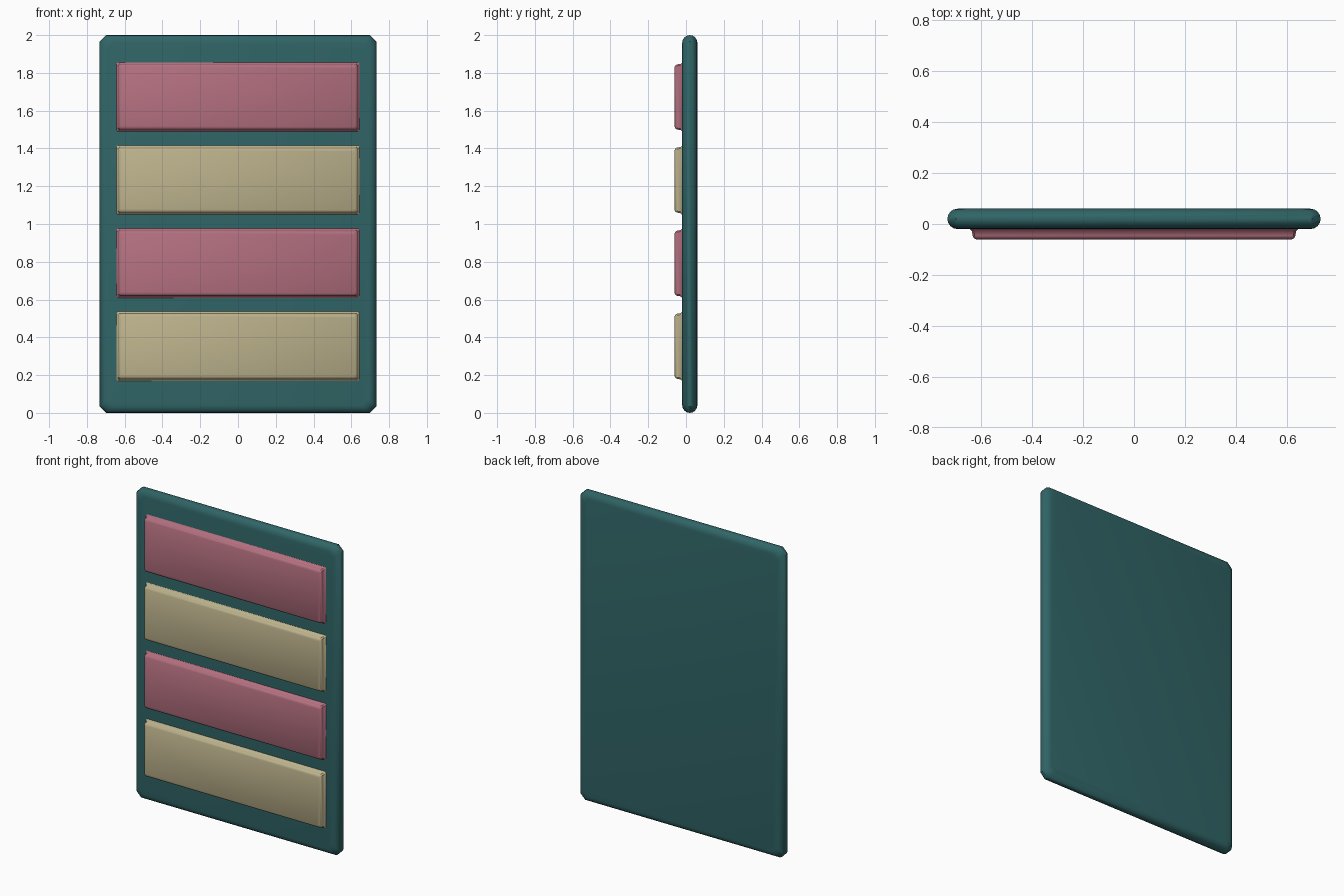
import bpy, bmesh, math

if "Cube" in bpy.data.objects:
    bpy.data.objects.remove(bpy.data.objects["Cube"])


def material(name, rgb):
    m = bpy.data.materials.new(name)
    m.diffuse_color = (*rgb, 1)
    m.use_nodes = True
    m.node_tree.nodes["Principled BSDF"].inputs["Base Color"].default_value = m.diffuse_color
    return m


def outline(bm, hx, z0, z1, y, inset, c):
    """Ring of vertices: rectangle with chamfered corners, shrunk by inset."""
    x, a, b = hx - inset, z0 + inset, z1 - inset
    pts = [(-x + c, a), (x - c, a), (x, a + c), (x, b - c),
           (x - c, b), (-x + c, b), (-x, b - c), (-x, a + c)]
    return [bm.verts.new((px, y, pz)) for px, pz in pts]


def slab(name, hx, z0, z1, profile, c, mat, back):
    """Loft chamfered outlines through (y, inset) steps, back to front."""
    bm = bmesh.new()
    rings = [outline(bm, hx, z0, z1, y, i, c) for y, i in profile]
    for r, s in zip(rings, rings[1:]):
        for k in range(8):
            j = (k + 1) % 8
            bm.faces.new((r[k], r[j], s[j], s[k]))
    bm.faces.new(rings[-1])
    if back:
        bm.faces.new(rings[0][::-1])
    bm.normal_update()
    me = bpy.data.meshes.new(name)
    bm.to_mesh(me)
    bm.free()
    ob = bpy.data.objects.new(name, me)
    bpy.context.collection.objects.link(ob)
    me.materials.append(mat)
    bpy.ops.object.select_all(action='DESELECT')
    ob.select_set(True)
    bpy.context.view_layer.objects.active = ob
    bpy.ops.object.shade_smooth_by_angle(angle=math.radians(40))
    return ob


teal = material("teal", (0.03, 0.13, 0.135))
pink = material("pink", (0.45, 0.16, 0.21))
cream = material("cream", (0.5, 0.44, 0.26))

# Backing board with half-round edges
R = 0.04
edge = [(0.02 + R * math.cos(t), R * (1 - math.sin(t)))
        for t in (math.pi * k / 8 for k in range(9))]
slab("board", 0.732, 0, 2, edge, 0.034, teal, True)

# Four raised panels with a flared foot and softened front edge
foot = [(-0.02, -0.008), (-0.028, 0), (-0.046, 0.003),
        (-0.055, 0.007), (-0.06, 0.016)]
for i in range(4):
    z = 0.177 + 0.44 * i
    slab(f"panel_{i + 1}", 0.636, z, z + 0.351, foot, 0.008,
         pink if i % 2 else cream, False)
